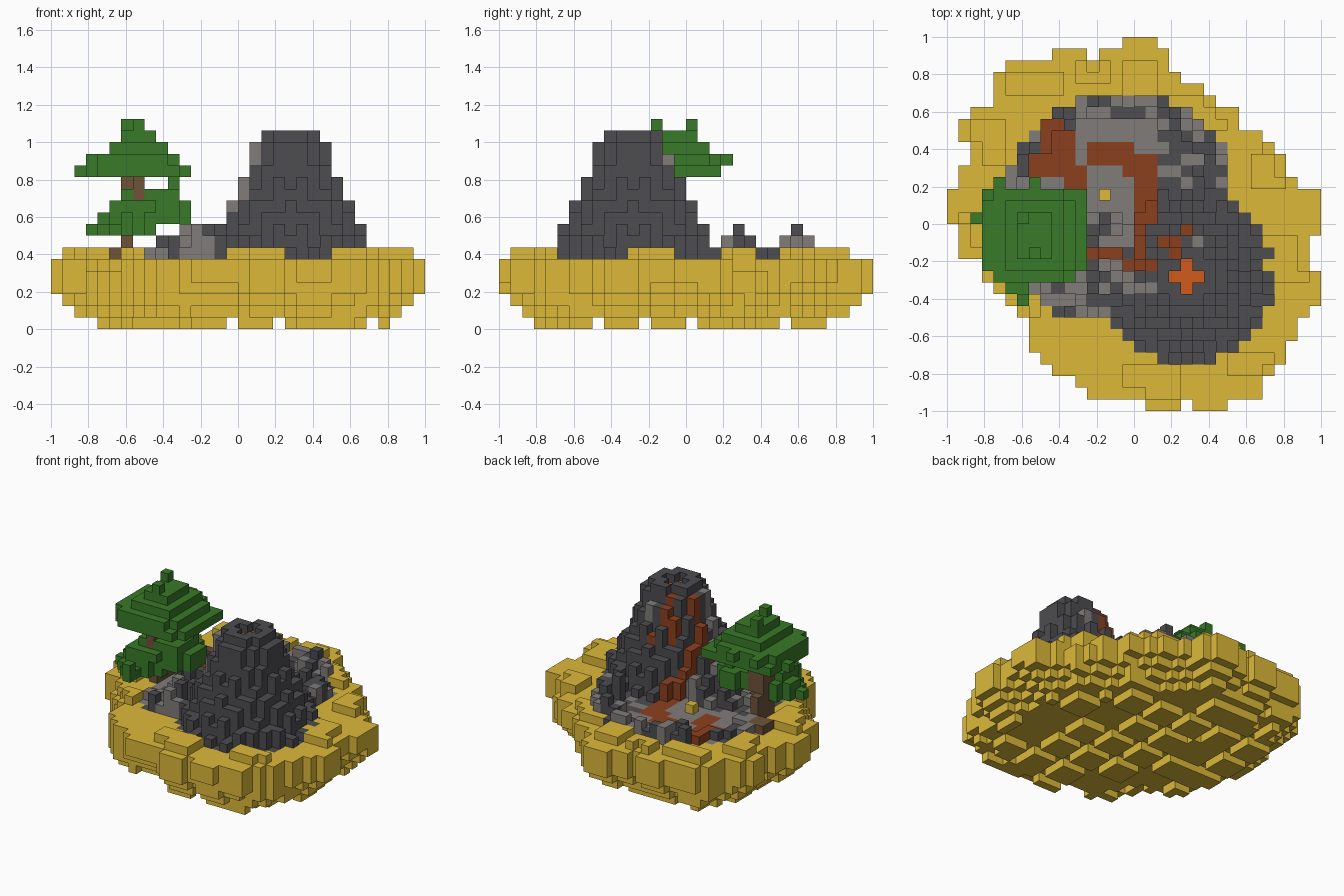
import bpy
import bmesh
import random
from math import hypot

random.seed(7)
cube = bpy.data.objects.get("Cube")
if cube:
    bpy.data.objects.remove(cube, do_unlink=True)

S = 1 / 16  # block size; the grid is 32 blocks wide
N = 32
COLOURS = {
    "sand": "DCB939", "dark_rock": "4D4D51", "grey_rock": "807C7A",
    "cooled_lava": "8C401E", "hot_lava": "D25B1C", "leaf": "387A28", "bark": "6E5339",
}


def linear(hex_code):
    raw = [c / 255 for c in bytes.fromhex(hex_code)]
    return [((c + 0.055) / 1.055) ** 2.4 for c in raw] + [1.0]


def make_material(name, hex_code):
    mat = bpy.data.materials.new(name)
    mat.use_nodes = True
    mat.diffuse_color = linear(hex_code)
    bsdf = mat.node_tree.nodes["Principled BSDF"]
    bsdf.inputs["Base Color"].default_value = linear(hex_code)
    bsdf.inputs["Roughness"].default_value = 0.9
    return mat


MATS = {name: make_material(name, code) for name, code in COLOURS.items()}
parts = {}


def put(part, cell, colour):
    """Place one block, replacing whatever occupied the cell."""
    for blocks in parts.values():
        blocks.pop(cell, None)
    parts.setdefault(part, {})[cell] = colour


def box(part, colour, i0, i1, j0, j1, k0, k1, trim=0):
    """Inclusive box of blocks, with its vertical corners trimmed."""
    for i in range(i0, i1 + 1):
        for j in range(j0, j1 + 1):
            if min(i - i0, i1 - i) + min(j - j0, j1 - j) >= trim:
                for k in range(k0, k1 + 1):
                    put(part, (i, j, k), colour)


# Island footprint: first and end block of each row, front to back
ROWS = [(17, 24), (12, 27), (11, 27), (9, 28), (8, 29), (7, 29), (7, 30), (7, 30),
        (6, 31), (5, 32), (4, 32), (3, 32), (3, 31), (1, 31), (1, 31), (1, 32),
        (0, 32), (0, 32), (0, 32), (1, 30), (1, 29), (2, 29), (2, 28), (1, 27),
        (1, 25), (2, 25), (4, 23), (4, 22), (4, 20), (5, 19), (9, 19), (15, 18)]
land = {(i, j) for j, (a, b) in enumerate(ROWS) for i in range(a, b)}
land -= {(20, 0), (12, 30)}

# Distance of each column from the shore
depth = {}
left = set(land)
for d in range(N):
    rim = {(i, j) for i, j in left
           if not {(i + 1, j), (i - 1, j), (i, j + 1), (i, j - 1)} <= left}
    depth.update({c: d for c in rim})
    left -= rim

# Sand, with an underside of small square pads split by channels
pads = {(a, b): random.random() for a in range(N) for b in range(N)}
for i, j in land:
    pad = pads[i // 4, (j + 3) // 4]
    inland = max(abs(i - 15.5), abs(j - 15.5)) < 13
    bottom = max(0, (2 if inland and pad < 0.6 else 3) - depth[i, j])
    channel = (i % 4 == 3 or j % 4 == 0) and pad < 0.65
    if bottom == 0 and (i == 15 or j == 16 or channel):
        bottom = 1
    elif pad > 0.75:
        bottom += 1
    top = 5 if depth[i, j] == 0 and inland and pads[i // 3, j // 3] < 0.25 else 6
    for k in range(bottom, top):
        put("sand_island", (i, j, k), "sand")

# Raised dunes along the rim
DUNES = [(15, 19, 1, 3), (24, 29, 3, 4), (27, 30, 11, 14), (26, 28, 19, 21),
         (19, 23, 24, 26), (5, 9, 27, 28), (11, 13, 28, 29), (15, 17, 27, 29),
         (1, 4, 21, 24), (1, 4, 13, 16), (6, 7, 5, 9)]
for i0, i1, j0, j1 in DUNES:
    for i in range(i0, i1 + 1):
        for j in range(j0, j1 + 1):
            if (i, j) in land and depth[i, j] > 0:
                put("sand_island", (i, j, 6), "sand")

# Lava course seen from above
FLOW = [(20, 20, 15, 15), (18, 19, 14, 14), (19, 19, 13, 13), (15, 17, 12, 12),
        (12, 14, 13, 13), (16, 16, 13, 15), (16, 17, 16, 19), (15, 17, 20, 21),
        (12, 15, 21, 22), (10, 11, 18, 20), (7, 10, 20, 21), (8, 9, 22, 24),
        (10, 10, 22, 23)]
flow = {(i, j) for a, b, c, d in FLOW for i in range(a, b + 1) for j in range(c, d + 1)}

# Volcano cone, rocky basin and lava
CX, CY = 20, 11
for i, j in sorted(land):
    r = hypot(i - CX, j - CY)
    basin = hypot((i - 14.4) / 9.6, (j - 18.6) / 8.2)
    shoulder = hypot(i - 11, j - 12.5)
    if r > 7.5 and basin > 1 and shoulder > 5:
        continue
    grey = False
    if r <= 7.5:
        # Steep cone with alternating tall and short columns
        if r < 3.3:
            top = min(17, round(22 - 2 * r))
        else:
            top = max(7, round(21 - 2 * r)) - (i + j) % 2
        if j >= 14:
            top = min(top, 15)
        if (i, j) in flow:
            top = min(top, 16) if i > 17 else top
        facing_basin = (i < 18 and j > 9) or (j == 14 and i < 22)
        grey = facing_basin and r > 3 and random.random() < 0.75
    elif i < 18 and j < 17:
        # Broken slope between the cone and the tree
        top = max(6, round(13 - 0.6 * r) - (i + j) % 2 + random.choice((0, 0, 1)))
        if i < 8:
            top = min(top, 7)
        grey = random.random() < 0.6
    elif basin > 0.75:
        top = 7 - random.choice((0, 0, 1))
        if j % 5 in (0, 1, 4) and i > 7:
            top += 1
        grey = random.random() < (0.4 if i > 17 else 0.5)
    else:
        top = 6
        grey = i < 18 or random.random() < 0.3
    rock = "grey_rock" if grey else "dark_rock"
    for k in range(5, top):
        if (i, j) in flow:
            put("lava_flow", (i, j, k), "cooled_lava")
        else:
            put("volcano", (i, j, k), rock)

# Tall stones on the basin ridge
for i, j in [(21, 20), (19, 25), (11, 13), (13, 11)]:
    box("ridge_stones", "dark_rock", i, i, j, j, 6, 8)

# Crater: plus-shaped pit with glowing floor
for i in range(CX - 1, CX + 2):
    for j in range(CY - 1, CY + 2):
        if abs(i - CX) + abs(j - CY) <= 1:
            parts["volcano"].pop((i, j, 16), None)
            put("crater_lava", (i, j, 15), "hot_lava")

# Lone sand block in the basin
put("basin_stone", (13, 18, 6), "sand")

# Tree: two lower lobes, domed crown, trunk and roots
LEAVES = [(3, 8, 10, 14, 8, 8, 2), (4, 8, 11, 14, 9, 9, 1), (5, 8, 11, 13, 10, 10, 0),
          (6, 6, 9, 9, 8, 9, 0), (8, 11, 12, 16, 9, 10, 1), (6, 10, 12, 14, 11, 11, 0),
          (10, 10, 15, 15, 11, 12, 0), (3, 11, 12, 18, 13, 13, 0),
          (4, 10, 11, 11, 13, 13, 0), (2, 2, 16, 16, 13, 13, 0),
          (3, 10, 11, 18, 14, 14, 1), (4, 4, 19, 19, 14, 14, 0),
          (7, 7, 19, 19, 14, 14, 0), (5, 9, 12, 17, 15, 15, 0),
          (6, 8, 13, 16, 16, 16, 0), (6, 6, 16, 16, 17, 17, 0),
          (7, 7, 13, 13, 17, 17, 0)]
for *dims, trim in LEAVES:
    box("foliage", "leaf", *dims, trim)
box("trunk", "bark", 6, 6, 14, 16, 5, 8)
box("trunk", "bark", 6, 7, 14, 15, 9, 12)
box("trunk", "bark", 7, 7, 12, 13, 11, 12)
box("trunk", "bark", 4, 5, 17, 18, 6, 6)

# Turn blocks into meshes, keeping exposed faces only
solid = {c for blocks in parts.values() for c in blocks}
DIRS = [(axis, sign) for axis in range(3) for sign in (0, 1)]
LOOP = [(0, 0), (1, 0), (1, 1), (0, 1)]
for part, blocks in parts.items():
    bm = bmesh.new()
    verts = {}
    names = sorted(set(blocks.values()))
    for cell, colour in blocks.items():
        for axis, sign in DIRS:
            near = list(cell)
            near[axis] += 2 * sign - 1
            if tuple(near) in solid:
                continue
            corners = []
            for u, v in LOOP if sign else LOOP[::-1]:
                p = list(cell)
                p[axis] += sign
                p[(axis + 1) % 3] += u
                p[(axis + 2) % 3] += v
                p = tuple(p)
                if p not in verts:
                    verts[p] = bm.verts.new((p[0] * S - 1, p[1] * S - 1, p[2] * S))
                corners.append(verts[p])
            bm.faces.new(corners).material_index = names.index(colour)
    mesh = bpy.data.meshes.new(part)
    bm.to_mesh(mesh)
    bm.free()
    for name in names:
        mesh.materials.append(MATS[name])
    bpy.context.collection.objects.link(bpy.data.objects.new(part, mesh))
